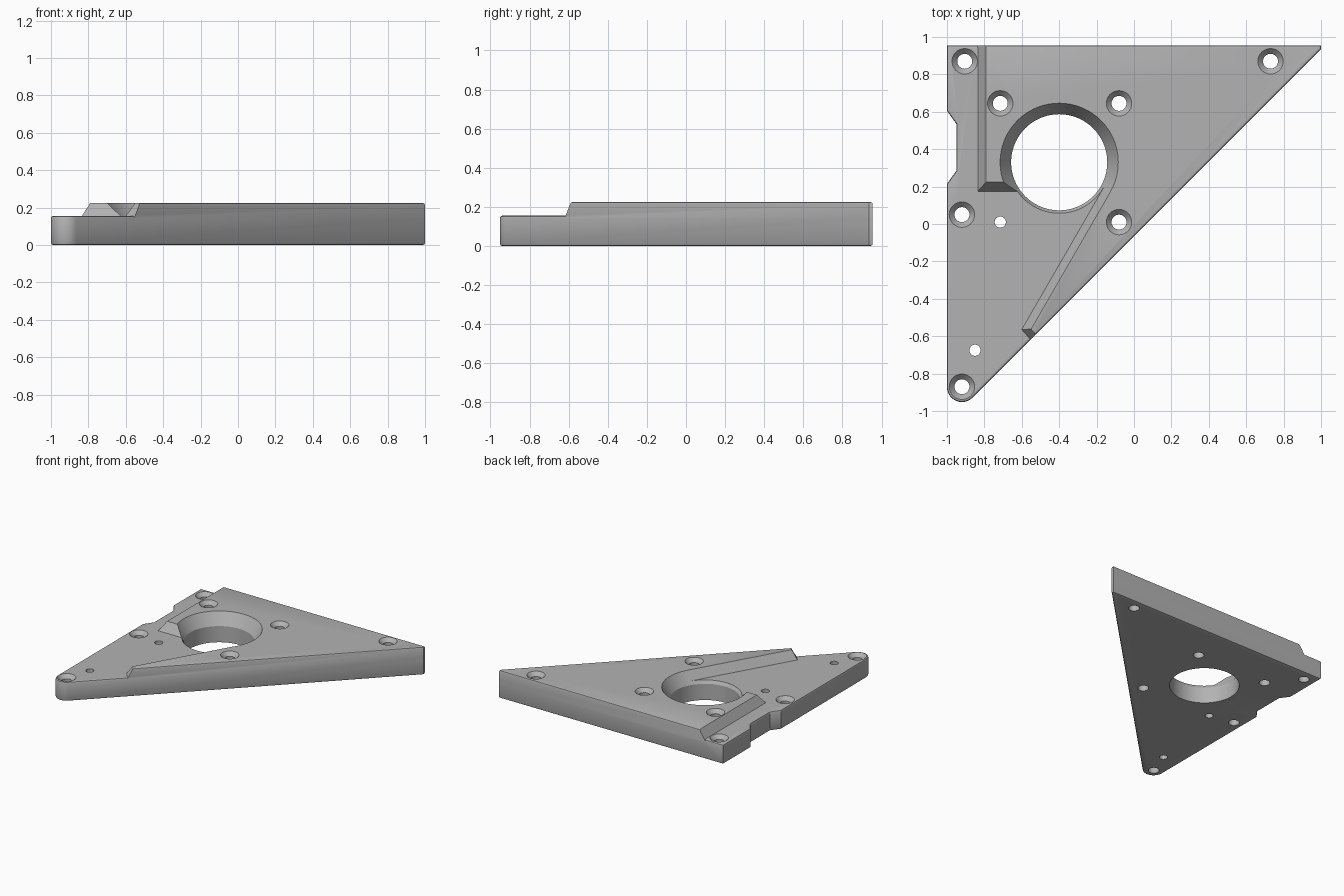
import bpy, bmesh, math

LOW, HIGH, RIM = 0.155, 0.225, 0.012

cube = bpy.data.objects.get("Cube")
if cube:
    bpy.data.objects.remove(cube, do_unlink=True)

grey = bpy.data.materials.new("plain grey")
grey.use_nodes = True
colour = (0.45, 0.45, 0.45, 1)
grey.diffuse_color = colour
grey.node_tree.nodes["Principled BSDF"].inputs["Base Color"].default_value = colour


def add_object(name, bm):
    bmesh.ops.recalc_face_normals(bm, faces=bm.faces)
    mesh = bpy.data.meshes.new(name)
    bm.to_mesh(mesh)
    bm.free()
    mesh.materials.append(grey)
    obj = bpy.data.objects.new(name, mesh)
    bpy.context.collection.objects.link(obj)
    return obj


def loft(name, rings):
    """Closed solid through rings of equal point count."""
    bm = bmesh.new()
    rows = [[bm.verts.new(p) for p in ring] for ring in rings]
    n = len(rows[0])
    for a, b in zip(rows, rows[1:]):
        for i in range(n):
            j = (i + 1) % n
            bm.faces.new((a[i], a[j], b[j], b[i]))
    bm.faces.new(rows[0])
    bm.faces.new(rows[-1])
    return add_object(name, bm)


def boolean(target, tool, operation):
    mod = target.modifiers.new(operation.lower(), "BOOLEAN")
    mod.operation, mod.solver, mod.object = operation, "EXACT", tool
    bpy.context.view_layer.objects.active = target
    bpy.ops.object.modifier_apply(modifier=mod.name)
    bpy.data.objects.remove(tool, do_unlink=True)


def plate(name, height):
    """Triangular plate with a rounded tip, side notch and chamfered rims."""
    pts = [(1, 0.955), (-1, 0.955), (-1, 0.605), (-0.95, 0.535),
           (-0.95, 0.285), (-1, 0.215)]
    for i in range(13):
        a = math.radians(180 + 135 * i / 12)
        pts.append((-0.92 + 0.08 * math.cos(a), -0.872 + 0.08 * math.sin(a)))
    pts.append((1, 0.935))
    bm = bmesh.new()
    base = bm.faces.new([bm.verts.new((x, y, 0)) for x, y in pts])
    top = bmesh.ops.extrude_face_region(bm, geom=[base])["geom"]
    bmesh.ops.translate(bm, vec=(0, 0, height),
                        verts=[v for v in top if isinstance(v, bmesh.types.BMVert)])
    bm.normal_update()
    rims = [e for e in bm.edges if abs(e.verts[0].co.z - e.verts[1].co.z) < 1e-5]
    bmesh.ops.bevel(bm, geom=rims, offset=RIM, segments=2, profile=0.5,
                    affect="EDGES", clamp_overlap=True)
    return add_object(name, bm)


def bore(target, x, y, profile, sides):
    """Cut a round hole whose (radius, height) profile runs upward."""
    rings = [[(x + r * math.cos(math.tau * i / sides),
               y + r * math.sin(math.tau * i / sides), z) for i in range(sides)]
             for r, z in profile]
    boolean(target, loft("bore_cutter", rings), "DIFFERENCE")


# raised deck: full plate trimmed to a zone with sloping edges
foot = [(-0.835, 1.2), (-0.835, 0.175), (-0.6, 0.175), (-0.3, 0.175),
        (-0.163, 0.193), (-0.6, -0.564), (-0.45, -0.734), (1.3, 1.2)]
crest = [(-0.79, 1.2), (-0.79, 0.225), (-0.55, 0.225), (-0.3, 0.225),
         (-0.126, 0.172), (-0.55, -0.562), (-0.4, -0.72), (1.3, 1.2)]


def slope_ring(z):
    t = (z - LOW) / (HIGH - LOW)
    return [(a + (c - a) * t, b + (d - b) * t, z)
            for (a, b), (c, d) in zip(foot, crest)]


deck = plate("raised_deck", HIGH)
boolean(deck, loft("deck_zone", [slope_ring(0.12), slope_ring(0.24)]), "INTERSECT")

# lower plate joined with the deck
body = plate("mounting_plate", LOW)
boolean(body, deck, "UNION")

# large tapered opening
bore(body, -0.4, 0.33, [(0.257, -0.1), (0.257, 0.13), (0.316, HIGH), (0.347, 0.275)], 72)

# countersunk screw holes
for x, y, z in [(-0.905, 0.87, LOW), (-0.92, 0.05, LOW), (-0.92, -0.87, LOW),
                (0.73, 0.87, HIGH), (-0.715, 0.645, HIGH),
                (-0.08, 0.645, HIGH), (-0.08, 0.01, HIGH)]:
    bore(body, x, y, [(0.04, -0.1), (0.04, z - 0.03), (0.068, z), (0.068, z + 0.2)], 32)

# small dowel holes
for x, y in [(-0.715, 0.01), (-0.85, -0.675)]:
    bore(body, x, y, [(0.03, -0.1), (0.03, 0.4)], 24)

bpy.ops.object.select_all(action="DESELECT")
body.select_set(True)
bpy.context.view_layer.objects.active = body
bpy.ops.object.shade_smooth_by_angle(angle=math.radians(30))
